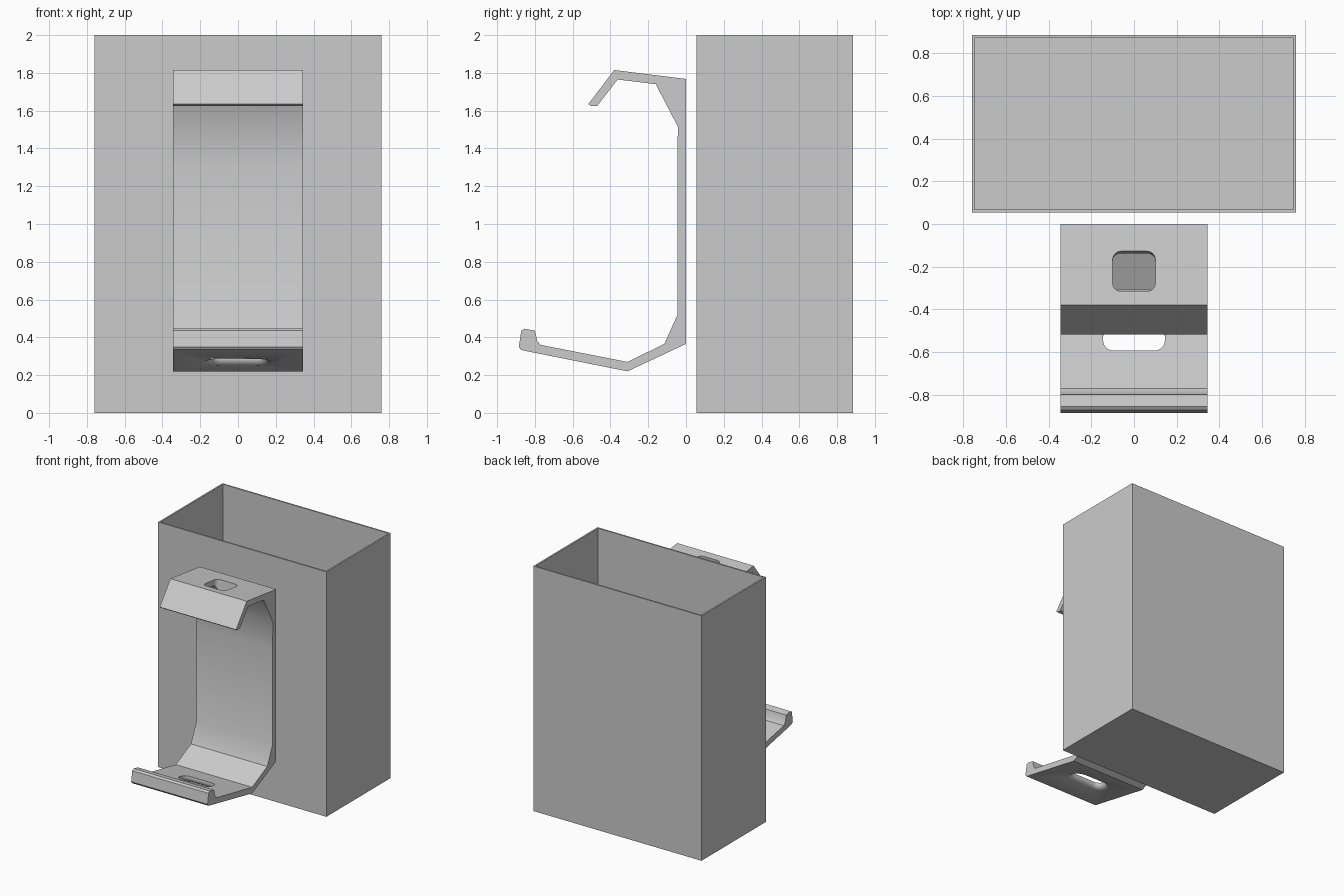
import bpy, bmesh, math
from mathutils import Matrix

if "Cube" in bpy.data.objects:
    bpy.data.objects.remove(bpy.data.objects["Cube"], do_unlink=True)

# One plain grey for everything
grey = bpy.data.materials.new("grey plastic")
grey.use_nodes = True
grey.diffuse_color = (0.6, 0.6, 0.6, 1)
grey.node_tree.nodes["Principled BSDF"].inputs["Base Color"].default_value = (0.6, 0.6, 0.6, 1)


def add_object(name, bm):
    bmesh.ops.recalc_face_normals(bm, faces=bm.faces)
    mesh = bpy.data.meshes.new(name)
    bm.to_mesh(mesh)
    bm.free()
    mesh.materials.append(grey)
    obj = bpy.data.objects.new(name, mesh)
    bpy.context.collection.objects.link(obj)
    return obj


def rounded_rect(half_x, half_y, radius, steps=6):
    points = []
    for i, (sx, sy) in enumerate([(1, 1), (-1, 1), (-1, -1), (1, -1)]):
        for k in range(steps + 1):
            a = math.pi / 2 * (i + k / steps)
            points.append((sx * (half_x - radius) + radius * math.cos(a),
                           sy * (half_y - radius) + radius * math.sin(a)))
    return points


def cut_slot(target, half_x, half_y, radius, levels, centre, tilt):
    """Cut a rounded slot; levels are (height, widening) pairs along its axis."""
    bm = bmesh.new()
    rings = [[bm.verts.new((x, y, h)) for x, y in
              rounded_rect(half_x + grow, half_y + grow, radius + grow)]
             for h, grow in levels]
    for low, high in zip(rings, rings[1:]):
        for i in range(len(low)):
            j = (i + 1) % len(low)
            bm.faces.new((low[i], low[j], high[j], high[i]))
    bm.faces.new(rings[0][::-1])
    bm.faces.new(rings[-1])
    cutter = add_object("slot_cutter", bm)
    cutter.matrix_world = Matrix.Translation(centre) @ Matrix.Rotation(tilt, 4, 'X')
    cutter.hide_render = True
    bpy.context.view_layer.update()
    mod = target.modifiers.new("slot", 'BOOLEAN')
    mod.operation = 'DIFFERENCE'
    mod.solver = 'EXACT'
    mod.object = cutter
    bpy.context.view_layer.objects.active = target
    bpy.ops.object.modifier_apply(modifier=mod.name)
    bpy.data.objects.remove(cutter, do_unlink=True)


# Open bin with thin walls
bm = bmesh.new()
bmesh.ops.create_cube(bm, size=1)
bmesh.ops.scale(bm, vec=(1.52, 0.83, 2), verts=bm.verts)
bmesh.ops.translate(bm, vec=(0, 0.47, 1), verts=bm.verts)
top = max(bm.faces, key=lambda f: f.calc_center_median().z)
bmesh.ops.inset_region(bm, faces=[top], thickness=0.018)
inner = bmesh.ops.extrude_face_region(bm, geom=[top])["geom"]
bmesh.ops.translate(bm, vec=(0, 0, -1.982),
                    verts=[g for g in inner if isinstance(g, bmesh.types.BMVert)])
if top.is_valid:
    bmesh.ops.delete(bm, geom=[top], context='FACES')
add_object("open_bin", bm)

# Bent bracket: side profile (y, z) swept across its width
profile = [(0, 1.768), (-0.38, 1.815), (-0.517, 1.635), (-0.505, 1.625),
           (-0.47, 1.625), (-0.362, 1.765), (-0.16, 1.74), (-0.043, 1.515),
           (-0.046, 1.3), (-0.045, 0.52), (-0.115, 0.365), (-0.31, 0.27),
           (-0.77, 0.36), (-0.788, 0.382), (-0.8, 0.435), (-0.855, 0.446),
           (-0.872, 0.435), (-0.885, 0.35), (-0.875, 0.335), (-0.86, 0.33),
           (-0.31, 0.22), (0, 0.365)]
bm = bmesh.new()
side = bm.faces.new([bm.verts.new((-0.345, y, z)) for y, z in profile])
swept = bmesh.ops.extrude_face_region(bm, geom=[side])["geom"]
bmesh.ops.translate(bm, vec=(0.69, 0, 0),
                    verts=[g for g in swept if isinstance(g, bmesh.types.BMVert)])
bracket = add_object("bracket", bm)

# Straight slot in the top shelf, flared slot in the bottom shelf
cut_slot(bracket, 0.1, 0.095, 0.04, [(-0.08, 0), (0.08, 0)], (0, -0.225, 1.77), -0.118)
cut_slot(bracket, 0.145, 0.06, 0.05,
         [(-0.07, 0.035), (-0.025, 0.035), (-0.016, 0.018), (-0.006, 0.006),
          (0.008, 0), (0.07, 0)], (0, -0.54, 0.29), -0.2)

# Soft shading on the shallow bends
bpy.ops.object.select_all(action='DESELECT')
bracket.select_set(True)
bpy.context.view_layer.objects.active = bracket
bpy.ops.object.shade_smooth_by_angle(angle=math.radians(30))
